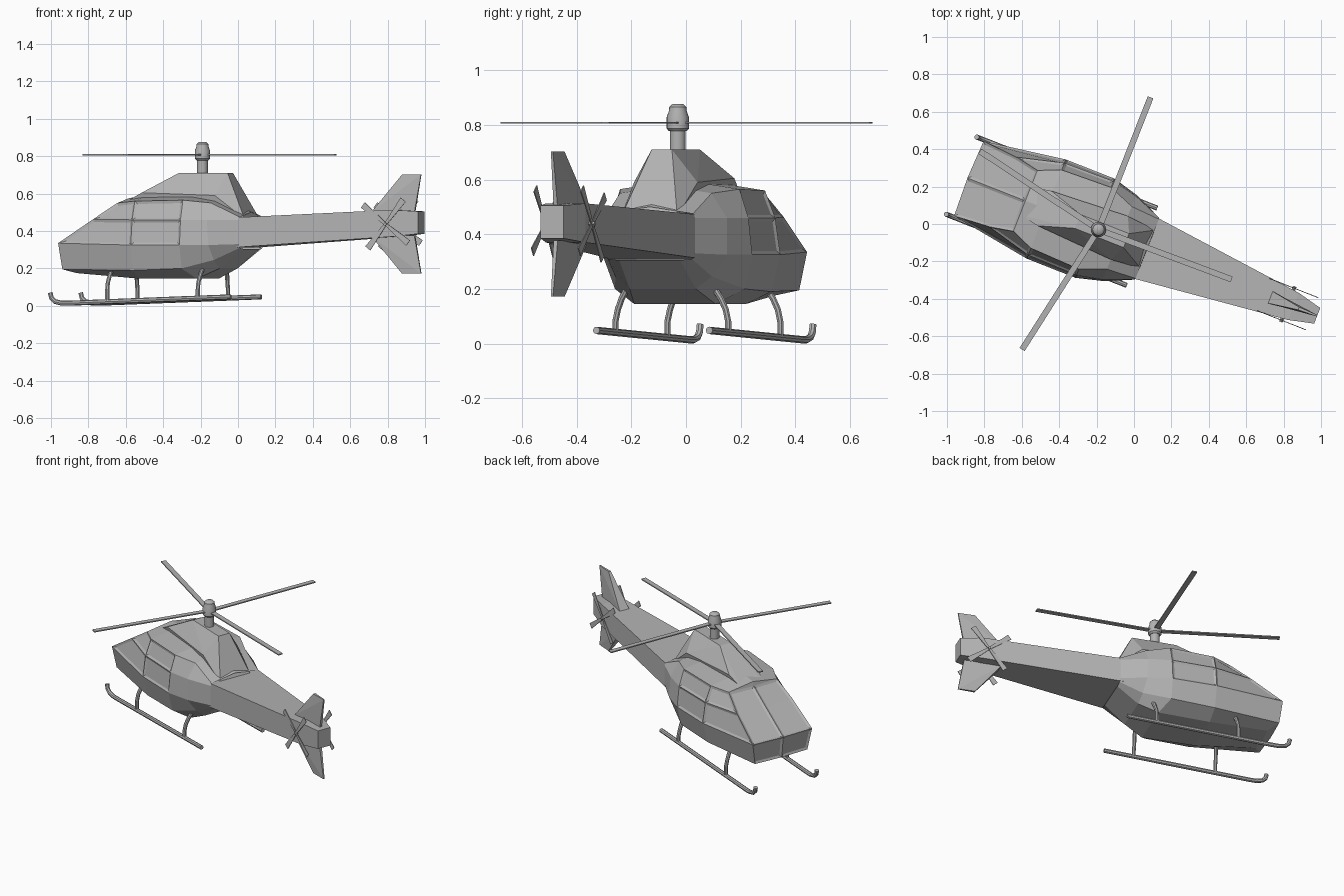
import bpy, bmesh
from math import radians, pi
from mathutils import Matrix, Vector

cube = bpy.data.objects.get("Cube")
if cube:
    bpy.data.objects.remove(cube, do_unlink=True)

grey = bpy.data.materials.new("plain_grey")
grey.use_nodes = True
COLOUR = (0.45, 0.45, 0.45, 1)
grey.diffuse_color = COLOUR
grey.node_tree.nodes["Principled BSDF"].inputs["Base Color"].default_value = COLOUR

# Every part is built nose towards -x around the mast, then turned into place
PLACE = Matrix.Translation((-0.19, -0.03, 0)) @ Matrix.Rotation(radians(-21.5), 4, "Z")


def finish(obj, mirror=False, smooth=False):
    obj.matrix_world = PLACE
    obj.data.materials.clear()
    obj.data.materials.append(grey)
    if mirror:
        mod = obj.modifiers.new("mirror", "MIRROR")
        mod.use_axis = (False, True, False)
        mod.merge_threshold = 0.002
    if smooth:
        bpy.ops.object.select_all(action="DESELECT")
        obj.select_set(True)
        bpy.context.view_layer.objects.active = obj
        bpy.ops.object.shade_smooth_by_angle(angle=radians(40))
    return obj


def from_bmesh(name, bm, **options):
    mesh = bpy.data.meshes.new(name)
    bm.to_mesh(mesh)
    bm.free()
    obj = bpy.data.objects.new(name, mesh)
    bpy.context.collection.objects.link(obj)
    return finish(obj, **options)


def hull(name, points):
    """Faceted solid around points given for one side and mirrored."""
    bm = bmesh.new()
    for x, y, z in points:
        for side in (-1, 1):
            bm.verts.new((x, side * y, z))
    result = bmesh.ops.convex_hull(bm, input=bm.verts)
    loose = [v for v in bm.verts if not v.link_faces]
    bmesh.ops.delete(bm, geom=loose, context="VERTS")
    bmesh.ops.dissolve_limit(bm, angle_limit=radians(1), verts=bm.verts, edges=bm.edges)
    bmesh.ops.recalc_face_normals(bm, faces=bm.faces)
    return from_bmesh(name, bm)


def tube(name, path, radius):
    curve = bpy.data.curves.new(name, "CURVE")
    curve.dimensions = "3D"
    curve.bevel_depth = radius
    curve.bevel_resolution = 2
    curve.use_fill_caps = True
    spline = curve.splines.new("POLY")
    spline.points.add(len(path) - 1)
    for point, co in zip(spline.points, path):
        point.co = (*co, 1)
    obj = bpy.data.objects.new(name, curve)
    bpy.context.collection.objects.link(obj)
    bpy.ops.object.select_all(action="DESELECT")
    obj.select_set(True)
    bpy.context.view_layer.objects.active = obj
    bpy.ops.object.convert(target="MESH")
    return finish(bpy.context.object, mirror=True, smooth=True)


def lathe(name, profile):
    bm = bmesh.new()
    verts = [bm.verts.new((r, 0, z)) for r, z in profile]
    edges = [bm.edges.new(pair) for pair in zip(verts, verts[1:])]
    bmesh.ops.spin(bm, geom=verts + edges, cent=(0, 0, 0), axis=(0, 0, 1),
                   angle=2 * pi, steps=20)
    bmesh.ops.remove_doubles(bm, verts=bm.verts, dist=0.0005)
    bmesh.ops.recalc_face_normals(bm, faces=bm.faces)
    return from_bmesh(name, bm, smooth=True)


def rotor(name, centre, angles, axis, length, root, tip, thick):
    """Thin tapered blades around a centre, spinning on Z or Y."""
    bm = bmesh.new()
    tilt = Matrix.Rotation(pi / 2, 4, "X") if axis == "Y" else Matrix()
    for angle in angles:
        blade = bmesh.ops.create_cube(bm, size=1)["verts"]
        for v in blade:
            width = tip if v.co.x > 0 else root
            v.co = Vector(((v.co.x + 0.5) * length, v.co.y * width, v.co.z * thick))
        turn = Matrix.Rotation(radians(angle), 4, "Z")
        bmesh.ops.transform(bm, verts=blade, matrix=Matrix.Translation(centre) @ tilt @ turn)
    return from_bmesh(name, bm)


# Cabin: half shell of columns from nose to tail, each listed from belly to shoulder
columns = [
    [(-.68, .11, .175), (-.73, .19, .195), (-.745, .215, .335), (-.55, .2, .463), (-.42, .175, .55)],
    [(-.3, .15, .145), (-.3, .25, .19), (-.3, .285, .325), (-.3, .265, .46), (-.3, .225, .56)],
    [(.03, .16, .145), (-.02, .255, .2), (-.02, .285, .325), (-.02, .27, .46), (-.02, .235, .565)],
    [(.15, .13, .2), (.14, .19, .245), (.13, .245, .325), (.12, .24, .46), (.12, .18, .55)],
    [(.28, .12, .305), (.28, .165, .31), (.28, .177, .33), (.28, .177, .46), (.28, .17, .475)],
]
columns.insert(0, [(x - 0.008, 0, z) for x, y, z in columns[0]])
bm = bmesh.new()
grid = []
for column in columns:
    belly, shoulder = column[0], column[-1]
    ridge = shoulder[2] + 0.15 * shoulder[1]
    ring = [(belly[0], 0, belly[2]), *column, (shoulder[0], 0, ridge)]
    grid.append([bm.verts.new(co) for co in ring])
cell = {}
for c in range(len(grid) - 1):
    for r in range(len(grid[0]) - 1):
        cell[c, r] = bm.faces.new((grid[c][r], grid[c + 1][r],
                                   grid[c + 1][r + 1], grid[c][r + 1]))
bm.normal_update()
if cell[2, 2].normal.y < 0:
    bmesh.ops.reverse_faces(bm, faces=bm.faces)
    bm.normal_update()

# Recessed panes: nose glass, windscreen, then the side windows
panes = [[(0, 2)], [(0, 3), (0, 4)], [(1, 3)], [(1, 4)], [(2, 3)], [(2, 4)]]
for pane in panes:
    bmesh.ops.inset_region(bm, faces=[cell[key] for key in pane],
                           thickness=0.014, depth=-0.007,
                           use_boundary=True, use_even_offset=True)
bmesh.ops.remove_doubles(bm, verts=bm.verts, dist=0.0005)
bmesh.ops.dissolve_degenerate(bm, edges=bm.edges, dist=0.0005)
from_bmesh("cabin", bm, mirror=True)

# Engine cowling, tail boom and fins
hull("engine_cowling", [(-.42, .08, .55), (-.31, .1, .605), (.12, .125, .59),
                        (.285, .11, .465), (-.12, .04, .71), (.16, .04, .71)])
boom = [(.25, .177, .312, .472), (1.12, .078, .37, .513), (1.257, .045, .385, .505)]
hull("tail_boom", [(x, y, z) for x, y, low, high in boom for z in (low, high)])
MIDDLE = 0.437
for name, side in (("upper_fin", 1), ("lower_fin", -1)):
    fin = [(.98, .035, .06), (1.22, .008, .06), (1.15, .008, .265), (1.257, .004, .265)]
    hull(name, [(x, y, MIDDLE + side * rise) for x, y, rise in fin])

# Mast, hub and main rotor
lathe("mast", [(0, .68), (.029, .68), (.029, .785), (0, .785)])
lathe("rotor_hub", [(0, .777), (.032, .777), (.041, .787), (.041, .828), (.033, .85),
                    (.031, .866), (.02, .876), (0, .877)])
rotor("main_rotor", (0, 0, .808), (1, 90, 168, 259), "Z", .76, .032, .032, .007)

# Tail rotors on a shared axle
for name, side in (("left_tail_rotor", 1), ("right_tail_rotor", -1)):
    rotor(name, (1.088, side * .092, MIDDLE), range(52, 412, 90), "Y", .165, .014, .036, .004)
hull("tail_axle", [(1.088 + x, .102, MIDDLE + z)
                   for x, z in ((.01, 0), (-.01, 0), (0, .01), (0, -.01))])

# Landing skids and their bowed struts
tube("skids", [(-.787, .222, .07), (-.78, .222, .042), (-.76, .222, .023),
               (-.72, .222, .014), (-.68, .222, .014), (.25, .222, .048)], .0135)
for name, x, foot in (("front_struts", -.46, .022), ("rear_struts", .06, .04)):
    tube(name, [(x, .222, foot), (x, .222, .08), (x, .212, .125),
                (x + .005, .195, .165), (x + .01, .17, .205)], .012)
